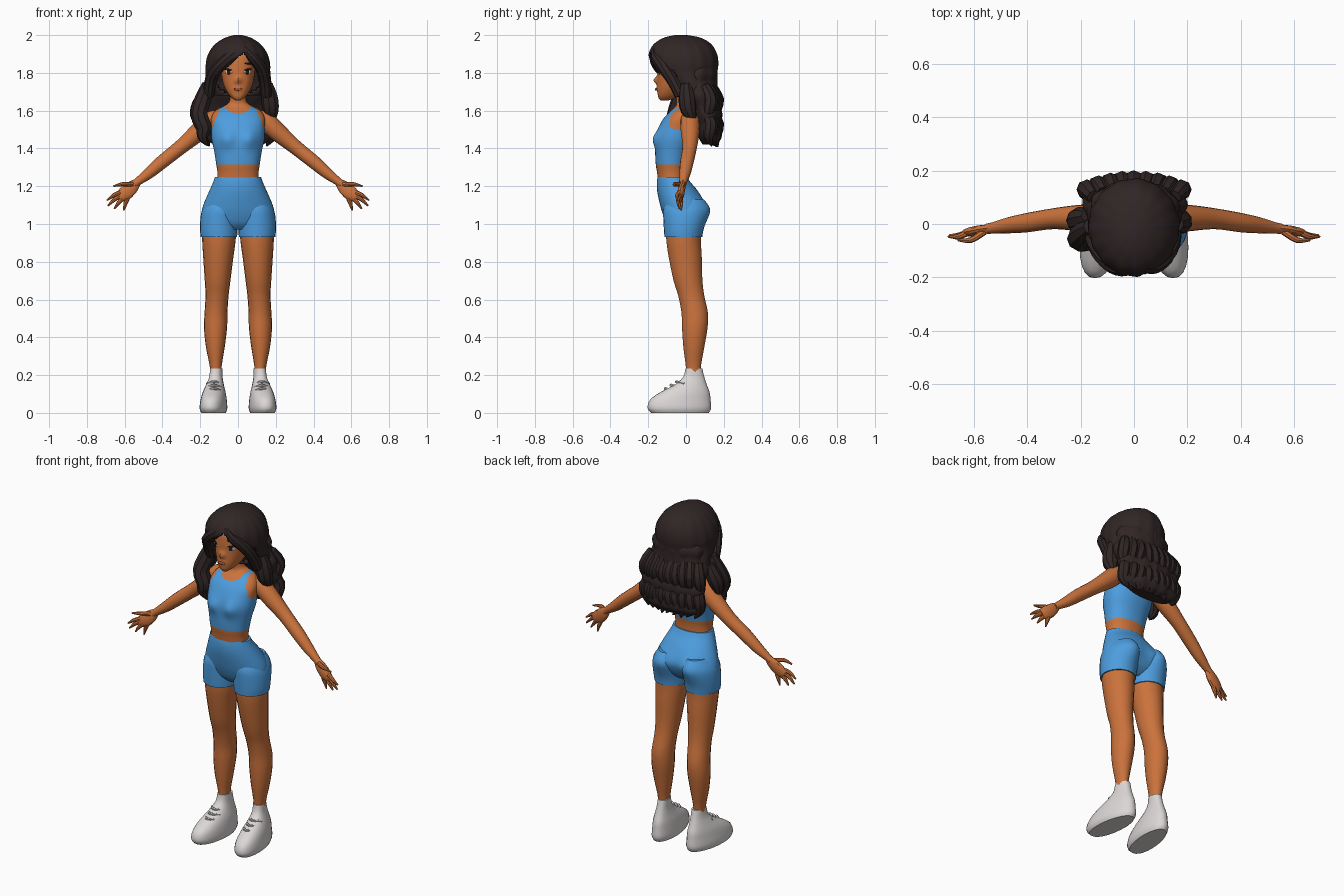
import bpy, bmesh, math, random
from mathutils import Vector

random.seed(4)
if "Cube" in bpy.data.objects:
    bpy.data.objects.remove(bpy.data.objects["Cube"])


def material(name, *rgb):
    mat = bpy.data.materials.new(name)
    mat.use_nodes = True
    mat.diffuse_color = (*rgb, 1)
    mat.node_tree.nodes["Principled BSDF"].inputs["Base Color"].default_value = (*rgb, 1)
    return mat


SKIN = material("warm skin", .6, .17, .045)
HAIR = material("dark brown hair", .03, .019, .019)
BLUE = material("blue fabric", .075, .34, .74)
SHOE = material("off white shoe", .72, .68, .68)
EYE_WHITE = material("eye white", .7, .65, .6)
DARK = material("eye dark", .015, .01, .01)
LIP = material("lip brown", .36, .085, .035)


def spline(rows, steps):
    """Smooth interpolation through the rows."""
    out, last = [], len(rows) - 1
    for i in range(last):
        group = rows[max(i - 1, 0)], rows[i], rows[i + 1], rows[min(i + 2, last)]
        for s in range(steps):
            t = s / steps
            out.append([b + .5 * t * (c - a + t * (2 * a - 5 * b + 4 * c - d + t * (3 * (b - c) + d - a)))
                        for a, b, c, d in zip(*group)])
    return out + [list(rows[last])]


def finish(obj, mats, angle):
    for mat in mats:
        obj.data.materials.append(mat)
    bpy.ops.object.select_all(action="DESELECT")
    obj.select_set(True)
    bpy.context.view_layer.objects.active = obj
    bpy.ops.object.shade_smooth_by_angle(angle=math.radians(angle))


def skin_rings(name, rings, mats, mirror=False, warp=None, paint=None, cut=None, angle=35):
    """Bridge rings of points into a closed body."""
    bm = bmesh.new()
    loops = [[bm.verts.new(p) for p in ring] for ring in rings]
    n = len(loops[0])
    for low, high in zip(loops, loops[1:]):
        for j in range(n):
            k = (j + 1) % n
            bm.faces.new((low[j], low[k], high[k], high[j]))
    bm.faces.new(loops[0])
    bm.faces.new(loops[-1])
    if warp:
        for v in bm.verts:
            warp(v.co)
    bmesh.ops.recalc_face_normals(bm, faces=bm.faces)
    if paint:
        for f in bm.faces:
            f.material_index = paint(f.calc_center_median())
    if cut:
        gone = [f for f in bm.faces if cut(f.calc_center_median())]
        bmesh.ops.delete(bm, geom=gone, context="FACES")
    mesh = bpy.data.meshes.new(name)
    bm.to_mesh(mesh)
    bm.free()
    obj = bpy.data.objects.new(name, mesh)
    bpy.context.collection.objects.link(obj)
    finish(obj, mats, angle)
    if mirror:
        obj.modifiers.new("Mirror", "MIRROR").use_mirror_merge = False
    return obj


def power(value, p):
    return math.copysign(abs(value) ** (2 / p), value)


def stack(name, rows, *mats, n=24, steps=3, p=2, **options):
    """Level sections given as height, x from, x to, y from, y to."""
    rings = []
    for z, x0, x1, y0, y1 in spline(rows, steps):
        turn = [math.tau * j / n for j in range(n)]
        rings.append([((x0 + x1) / 2 + (x1 - x0) / 2 * power(math.cos(a), p),
                       (y0 + y1) / 2 + (y1 - y0) / 2 * power(math.sin(a), p), z) for a in turn])
    return skin_rings(name, rings, mats, **options)


def centred(rows):
    return [(z, -r, r, y0, y1) for z, r, y0, y1 in rows]


def tube(name, rows, mat, n=10, steps=3, flat=1, **options):
    """Round sections swept along x, y, z, radius."""
    pts = spline(rows, steps)
    rings = []
    for i, (x, y, z, r) in enumerate(pts):
        t = Vector(pts[min(i + 1, len(pts) - 1)][:3]) - Vector(pts[max(i - 1, 0)][:3])
        u = Vector((0, 1, 0)).cross(t).normalized()
        v = t.cross(u).normalized() * flat
        rings.append([Vector((x, y, z)) + r * (u * math.cos(a) + v * math.sin(a))
                      for a in (math.tau * j / n for j in range(n))])
    return skin_rings(name, rings, [mat], **options)


def bump(v, x, z, wide, tall):
    return math.exp(-((abs(v.x) - x) / wide) ** 2 - ((v.z - z) / tall) ** 2)


# Torso with the cropped top
def bust(v):
    if v.y < -.07:
        v.y -= .022 * bump(v, .06, 1.45, .042, .045)


def top_colour(c):
    neckline = (c.x / .08) ** 2 + ((c.z - 1.645) / .06) ** 2 < 1
    armhole = c.z > 1.5 and abs(c.x) > .14 - (c.z - 1.5) * .4
    bare_back = c.y > .02 and c.z > 1.55
    return int(1.315 < c.z < 1.625 and not (neckline or armhole or bare_back))


stack("torso", centred([
    (1.2, .112, -.145, 0), (1.27, .109, -.153, 0), (1.315, .115, -.16, .005), (1.38, .125, -.163, .02),
    (1.45, .14, -.16, .045), (1.51, .142, -.145, .052), (1.56, .142, -.118, .055), (1.6, .12, -.08, .055),
    (1.625, .075, -.055, .05), (1.65, .045, -.05, .04), (1.72, .04, -.06, .03), (1.77, .04, -.06, .03)]),
    SKIN, BLUE, n=64, steps=5, p=2.2, warp=bust, paint=top_colour)


# Shorts
def seat(v):
    if v.y > 0:
        v.y += .02 * bump(v, .085, 1.08, .06, .06)


stack("shorts_hips", centred([
    (.97, .1, -.07, .03), (1.0, .17, -.1, .07), (1.05, .192, -.122, .095), (1.1, .184, -.137, .1),
    (1.17, .154, -.152, .066), (1.22, .132, -.154, .025), (1.25, .122, -.15, .006)]),
    BLUE, n=40, warp=seat)
stack("shorts_legs", [
    (.93, .005, .197, -.114, .086), (.97, .002, .201, -.117, .092), (1.03, 0, .199, -.12, .106),
    (1.08, .003, .188, -.12, .108), (1.13, .03, .155, -.1, .085)], BLUE, mirror=True, warp=seat)

# Legs
stack("legs", [
    (.2, .087, .148, 0, .078), (.25, .086, .15, -.002, .08), (.35, .07, .17, -.015, .098),
    (.45, .058, .18, -.022, .115), (.53, .056, .177, -.025, .117), (.62, .05, .172, -.042, .098),
    (.7, .04, .176, -.067, .088), (.82, .025, .184, -.092, .085), (.92, .012, .19, -.106, .08),
    (1, .01, .19, -.105, .085)], SKIN, n=18, mirror=True)


# Shoes with laces
def splay(v):
    v.x = .125 + (v.x - .125) * (1 - max(0, v.y) * 1.2) - .1 * v.y


stack("shoes", [
    (0, .063, .188, -.185, .12), (.025, .055, .197, -.203, .133), (.07, .058, .192, -.19, .13),
    (.11, .065, .184, -.135, .125), (.15, .076, .17, -.06, .11), (.19, .084, .157, -.015, .097),
    (.235, .085, .152, -.003, .086)], SHOE, p=2.3, mirror=True, warp=splay)
for i in range(3):
    y, z = -.03 - .03 * i, .165 - .018 * i
    tube("shoe_lace", [(.09, y + .02, z - .01, .006), (.127, y - .02, z, .008), (.165, y + .02, z - .01, .006)],
         SHOE, n=6, mirror=True)

# Arms, palms and fingers
tube("arms", [
    (.08, .015, 1.575, .03), (.14, .02, 1.55, .049), (.2, .022, 1.495, .05), (.3, .02, 1.41, .039),
    (.4, .005, 1.33, .036), (.47, -.005, 1.27, .03), (.53, -.015, 1.225, .021), (.55, -.018, 1.21, .02)],
    SKIN, n=16, mirror=True)
tube("palms", [(.53, -.015, 1.225, .02), (.56, -.02, 1.195, .034), (.6, -.028, 1.16, .038), (.63, -.032, 1.14, .026)],
     SKIN, n=12, flat=.5, mirror=True)
fingers = {"thumb": (.56, 1.21, .66, -.06, 1.2), "index": (.615, 1.17, .695, -.047, 1.125),
           "middle": (.615, 1.155, .69, -.042, 1.095), "ring": (.605, 1.14, .655, -.036, 1.08),
           "little": (.585, 1.135, .605, -.026, 1.072)}
for name, (x, z, tip_x, tip_y, tip_z) in fingers.items():
    tube(name + "_fingers", [(x, -.028, z, .013), ((x + tip_x) / 2, tip_y, (z + tip_z) / 2 + .006, .011),
                             (tip_x, tip_y, tip_z, .004)], SKIN, n=8, mirror=True)


# Head
def nose(v):
    if v.y < -.1:
        v.y -= .022 * bump(v, 0, 1.76, .015, .018) + .007 * bump(v, 0, 1.715, .022, .012)


head = stack("head", centred([
    (1.655, .015, -.135, -.09), (1.667, .032, -.145, -.06), (1.69, .052, -.15, -.02), (1.73, .074, -.151, .04),
    (1.78, .086, -.151, .07), (1.83, .091, -.151, .09), (1.88, .092, -.145, .1), (1.93, .08, -.12, .08),
    (1.965, .04, -.07, .04)]), SKIN, n=48, steps=5, p=2.4, warp=nose)
bpy.context.view_layer.update()


def face_plate(name, x, z, wide, tall, mat, lift=0, tilt=0):
    hit, spot, normal, _ = head.ray_cast((x, -1, z), (0, 1, 0))
    if not hit:
        spot, normal = Vector((x, -.14, z)), Vector((0, -1, 0))
    bpy.ops.mesh.primitive_uv_sphere_add(segments=16, ring_count=8, radius=1, location=spot + normal * lift)
    obj = bpy.context.object
    obj.name = name
    obj.scale = (wide, tall, .004)
    turn = normal.to_track_quat("Z", "Y").to_euler()
    obj.rotation_euler = turn
    obj.rotation_euler.rotate_axis("Z", tilt)
    finish(obj, [mat], 40)


for side, label in ((1, "left_"), (-1, "right_")):
    face_plate(label + "eye_white", side * .05, 1.805, .021, .013, EYE_WHITE)
    face_plate(label + "iris", side * .048, 1.805, .012, .013, DARK, .002)
    face_plate(label + "lashes", side * .052, 1.818, .025, .005, DARK, .002, side * .1)
    face_plate(label + "eyebrow", side * .052, 1.85, .026, .005, HAIR, .001, -side * .1)
face_plate("lips", 0, 1.713, .022, .008, LIP, .001)


# Hair: crown, back mass and locks
def strands(v):
    a = math.atan2(v.x, v.y + .02)
    f = 1 + .012 * math.sin(15 * a)
    v.x, v.y = v.x * f, (v.y + .02) * f - .02


def waves(v):
    a = math.atan2(v.x, v.y - .07)
    f = 1 + .03 * math.sin(11 * a + 9 * v.z) + .035 * math.cos((v.z - 1.69) * 55)
    v.x, v.y = v.x * f, (v.y - .07) * f + .07


crown = stack("hair_crown", centred([
    (1.68, .18, -.05, .17), (1.74, .176, -.1, .165), (1.8, .17, -.17, .165), (1.85, .169, -.19, .17),
    (1.9, .156, -.196, .163), (1.95, .122, -.172, .135), (1.985, .07, -.12, .08), (2, .02, -.06, .01)]),
    HAIR, n=72, steps=5, warp=strands, angle=25,
    cut=lambda c: c.y < -.05 and c.z < 1.91 - .8 * abs(c.x - .03))
shell = crown.modifiers.new("Thickness", "SOLIDIFY")
shell.thickness = .02
shell.offset = -1

stack("hair_back", centred([
    (1.42, .13, .09, .16), (1.45, .175, .07, .18), (1.5, .192, .05, .188), (1.55, .195, .04, .185),
    (1.6, .2, .03, .185), (1.66, .198, -.005, .178), (1.74, .17, -.035, .163), (1.8, .16, -.045, .16),
    (1.87, .12, -.03, .14)]), HAIR, n=60, steps=5, warp=waves, angle=25)

locks = {
    "right_fringe": [(.03, -.165, 1.935, .012), (-.04, -.165, 1.885, .032), (-.1, -.14, 1.83, .032),
                     (-.14, -.08, 1.77, .034), (-.155, -.035, 1.68, .03)],
    "left_fringe": [(.03, -.165, 1.935, .012), (.075, -.16, 1.885, .028), (.12, -.12, 1.83, .032),
                    (.142, -.07, 1.76, .032), (.15, -.03, 1.68, .03)],
    "right_front_lock": [(-.16, -.01, 1.74, .03), (-.185, -.03, 1.66, .045), (-.205, -.055, 1.58, .046),
                         (-.18, -.06, 1.51, .044), (-.185, -.065, 1.46, .03), (-.16, -.06, 1.415, .005)],
    "right_outer_lock": [(-.17, .03, 1.7, .03), (-.2, .02, 1.63, .045), (-.218, .01, 1.57, .035),
                         (-.205, .01, 1.5, .006)],
    "left_front_lock": [(.155, 0, 1.74, .03), (.168, .005, 1.67, .045), (.175, .015, 1.6, .042),
                        (.18, .05, 1.53, .008)]}
for name, rows in locks.items():
    tube(name, rows, HAIR, n=9, angle=25)

# Two tiers of curled tips across the back
for tier, drop in (("lower", 0), ("upper", .13)):
    for i in range(9):
        x = (i - 4) * .042
        y = .155 - 1.2 * x * x
        sway = random.uniform(-.015, .015)
        tube(tier + "_back_lock", [
            (x * .9, y - .02, 1.6 + drop, .026), (x * 1.05, y + .01, 1.53 + drop, .036),
            (x + sway, y, 1.465 + drop, .03), (x * .95 - sway, y + .015, 1.405 + drop + abs(sway), .004)],
            HAIR, n=8, angle=25)
